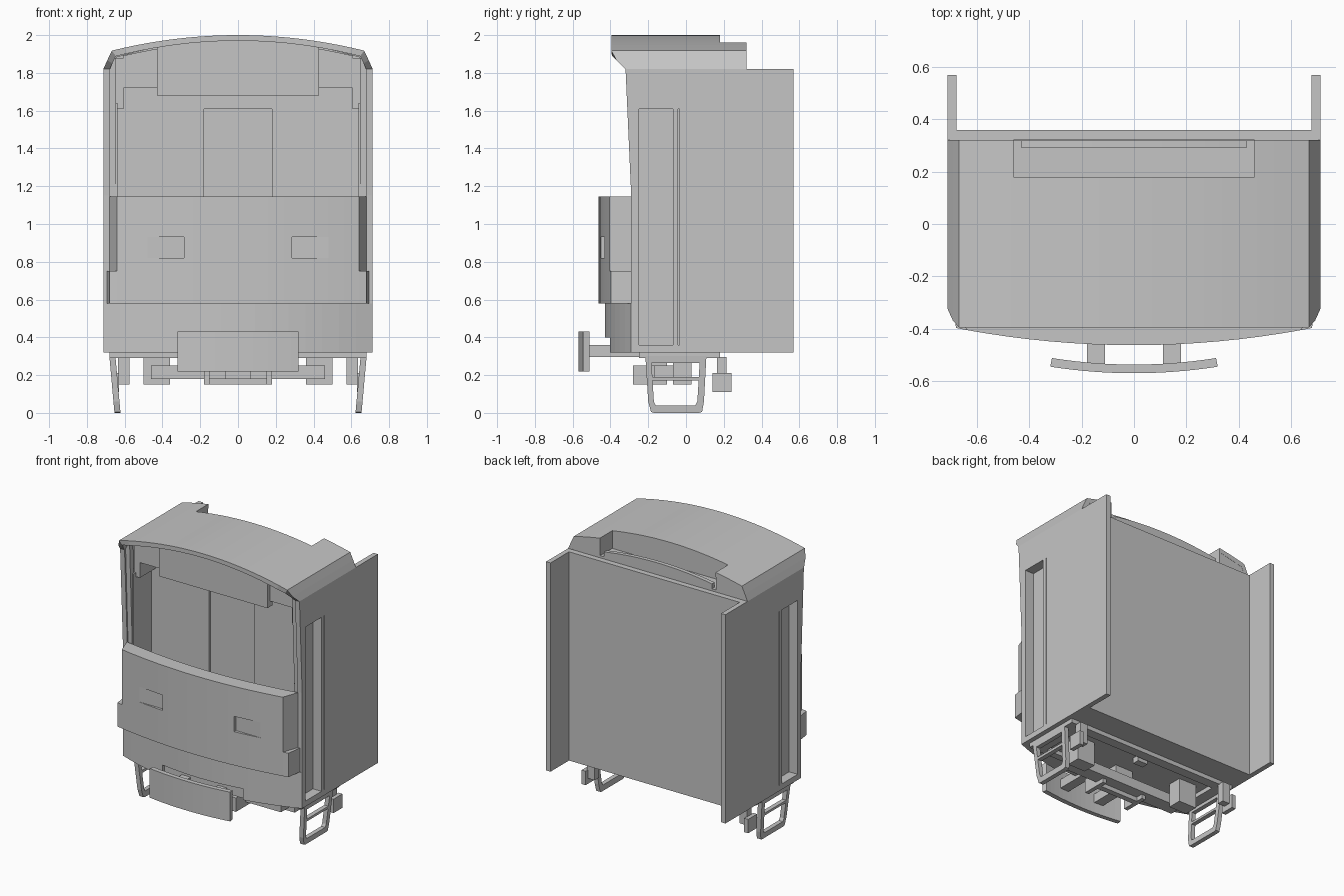
import bpy, bmesh

if "Cube" in bpy.data.objects:
    bpy.data.objects.remove(bpy.data.objects["Cube"], do_unlink=True)

grey = bpy.data.materials.new("plain_grey")
grey.use_nodes = True
grey.diffuse_color = (0.56, 0.56, 0.56, 1)
grey.node_tree.nodes["Principled BSDF"].inputs["Base Color"].default_value = (0.56, 0.56, 0.56, 1)


def finish(name, bm):
    bmesh.ops.recalc_face_normals(bm, faces=bm.faces[:])
    mesh = bpy.data.meshes.new(name)
    bm.to_mesh(mesh)
    bm.free()
    mesh.materials.append(grey)
    ob = bpy.data.objects.new(name, mesh)
    bpy.context.collection.objects.link(ob)
    return ob


def prism(name, pts, axis, lo, hi):
    """Extrude a closed 2D outline along an axis."""
    def place(p, h):
        q = list(p)
        q.insert("xyz".index(axis), h)
        return q
    bm = bmesh.new()
    a = [bm.verts.new(place(p, lo)) for p in pts]
    b = [bm.verts.new(place(p, hi)) for p in pts]
    bm.faces.new(a)
    bm.faces.new(b[::-1])
    for i in range(len(pts)):
        j = (i + 1) % len(pts)
        bm.faces.new((a[i], a[j], b[j], b[i]))
    return finish(name, bm)


def box(name, x, y, z):
    return prism(name, [(x[0], y[0]), (x[1], y[0]), (x[1], y[1]), (x[0], y[1])], "z", *z)


def pair(name, x, y, z):
    for side, s in (("left", 1), ("right", -1)):
        box(side + "_" + name, sorted((s * x[0], s * x[1])), y, z)


def cut(ob, cutter):
    m = ob.modifiers.new("cut", "BOOLEAN")
    m.operation = "DIFFERENCE"
    m.solver = "EXACT"
    m.object = cutter
    cutter.hide_render = True
    cutter.hide_viewport = True
    cutter.display_type = "WIRE"


def arc(half, y_mid, y_end, n=16):
    """Shallow curve across the width."""
    xs = [half * (2 * i / n - 1) for i in range(n + 1)]
    return [(x, y_mid + (y_end - y_mid) * (x / half) ** 2) for x in xs]


# Side walls with leaning front edge and recessed doors
wall_outline = [(-.29, .32), (.57, .32), (.57, 1.82), (-.32, 1.82), (-.29, 1.15)]
for side, s in (("left", 1), ("right", -1)):
    wall = prism(side + "_wall", wall_outline, "x", *sorted((s * .678, s * .713)))
    lining = box(side + "_door_lining", sorted((s * .637, s * .678)), (-.275, -.055), (.34, 1.64))
    opening = box(side + "_door_cutter", sorted((s * .645, s * .8)), (-.25, -.07), (.36, 1.61))
    groove = box(side + "_groove_cutter", sorted((s * .695, s * .8)), (-.043, -.035), (.36, 1.61))
    cut(wall, opening)
    cut(wall, groove)
    cut(lining, opening)
    # Windscreen pillar
    prism(side + "_pillar", [(-.28, 1.14), (-.25, 1.14), (-.27, 1.88), (-.31, 1.88)],
          "x", *sorted((s * .645, s * .679)))
    # Side piece above the door
    box(side + "_door_header", sorted((s * .605, s * .65)), (-.25, -.06), (1.61, 1.875))

# Back wall, floor and inner partition with a door
box("back_wall", (-.68, .68), (.32, .36), (.32, 1.82))
box("floor", (-.68, .68), (-.3, .33), (.32, .36))
partition = prism("partition", arc(.645, 1.975, 1.885) + [(.679, 1.8), (.679, .35), (-.679, .35), (-.679, 1.8)],
                  "y", -.07, -.04)
cut(partition, box("partition_door_cutter", (-.18, .18), (-.2, -.055), (.36, 1.61)))

# Roof shell with cut-back lower front corners
crown = arc(.668, 2.0, 1.918, 20)
outer = [(-.713, 1.82), (-.692, 1.867)] + crown + [(.692, 1.867), (.713, 1.82)]
inner = [(-.678, 1.82), (-.665, 1.85)] + [(x * .968, z - .03) for x, z in crown] + [(.665, 1.85), (.678, 1.82)]
bm = bmesh.new()
rings = []
for line in (outer, inner):
    front = [bm.verts.new((x, -.395 + max(0, 1.893 - z), z)) for x, z in line]
    back = [bm.verts.new((x, .32, z)) for x, z in line]
    rings.append((front, back))
(out_front, out_back), (in_front, in_back) = rings
for i in range(len(outer) - 1):
    for p, q in ((out_front, out_back), (in_front, in_back), (out_front, in_front), (out_back, in_back)):
        bm.faces.new((p[i], p[i + 1], q[i + 1], q[i]))
for i in (0, -1):
    bm.faces.new((out_front[i], out_back[i], in_back[i], in_front[i]))
roof = finish("roof", bm)
end_plate = prism("roof_end", [(x * .99, z - .004) for x, z in outer], "y", .29, .319)

# Pocket at the rear of the roof, with a curved lip
pocket = box("pocket_cutter", (-.46, .46), (.18, .4), (1.835, 2.1))
cut(roof, pocket)
cut(end_plate, pocket)
box("pocket_floor", (-.47, .47), (.17, .3), (1.815, 1.834))
pair("pocket_side", (.46, .48), (.17, .3), (1.815, 1.945))
prism("pocket_back", arc(.47, 1.985, 1.945) + [(.47, 1.82), (-.47, 1.82)], "y", .16, .18)
prism("pocket_lip", arc(.43, 1.905, 1.87) + [(.43, 1.825), (-.43, 1.825)], "y", .29, .319)

# Ceiling boxes behind the windscreen
prism("sign_box", arc(.43, 1.97, 1.94) + [(.43, 1.68), (-.43, 1.68)], "y", -.28, -.22)
prism("ceiling_box", arc(.61, 1.965, 1.89) + [(.61, 1.72), (-.61, 1.72)], "y", -.25, -.06)

# Curved front panel with lamp recesses and wider lower corners
panel_arc = arc(.64, -.463, -.405)
panel = prism("front_panel", panel_arc + [(.68, -.29)]
              + [(x, y + .11) for x, y in panel_arc[::-1]] + [(-.68, -.29)], "z", .578, 1.145)
for side, s in (("left", 1), ("right", -1)):
    cut(panel, box(side + "_lamp_cutter", sorted((s * .285, s * .48)), (-.6, -.43), (.82, .93)))
    prism(side + "_panel_corner", [(s * .64, -.405), (s * .68, -.397), (s * .694, -.29), (s * .64, -.29)],
          "z", .578, .75)

# Curved skirt with a gap behind the bumper
skirt = prism("front_skirt", arc(.713, -.43, -.29), "z", .32, .579)
cut(skirt, box("skirt_cutter", (-.32, .32), (-.6, -.38), (.2, .40)))

# Bumper and its arms
bumper_arc = arc(.32, -.57, -.545)
prism("bumper", bumper_arc + [(x * .98, y + .033) for x, y in bumper_arc[::-1]], "z", .22, .43)
pair("bumper_arm", (.11, .18), (-.545, -.25), (.295, .36))

# Underframe
pair("underframe_rail", (.57, .68), (-.25, .18), (.29, .325))
box("rear_beam", (-.68, .68), (.11, .18), (.29, .325))
box("front_beam", (-.57, .57), (-.25, -.2), (.29, .325))
pair("hanger_block", (.36, .50), (-.07, .03), (.15, .325))
box("cross_bar", (-.46, .46), (-.17, -.07), (.18, .25))
pair("coupler_side", (.15, .18), (-.28, -.1), (.15, .25))
box("coupler_plate", (-.18, .18), (-.28, -.21), (.22, .25))
box("coupler_bar", (-.16, .16), (-.19, -.15), (.15, .185))
box("coupler_mount", (-.07, .07), (-.2, -.1), (.18, .325))
box("small_bracket", (-.04, .04), (.04, .09), (.28, .325))
pair("rear_hanger", (.575, .635), (.165, .215), (.15, .295))
pair("rear_plate", (.63, .662), (.14, .24), (.11, .21))

# Boarding steps, leaning inwards towards the ground
for side, s in (("left", 1), ("right", -1)):
    frame = prism(side + "_step", [(-.215, .30), (-.20, .06), (-.185, .005), (-.17, 0),
                  (.07, 0), (.085, .005), (.095, .06), (.108, .30)], "x", -.016, .016)
    upper = prism(side + "_step_upper_cutter", [(-.178, .19), (.068, .19), (.072, .265), (-.182, .265)],
                  "x", -.1, .1)
    lower = prism(side + "_step_lower_cutter", [(-.16, .04), (.05, .04), (.06, .06), (.067, .172),
                  (-.177, .172), (-.17, .06)], "x", -.1, .1)
    cut(frame, upper)
    cut(frame, lower)
    for ob in (frame, upper, lower):
        for v in ob.data.vertices:
            v.co.x += s * (.638 + .09 * v.co.z)
